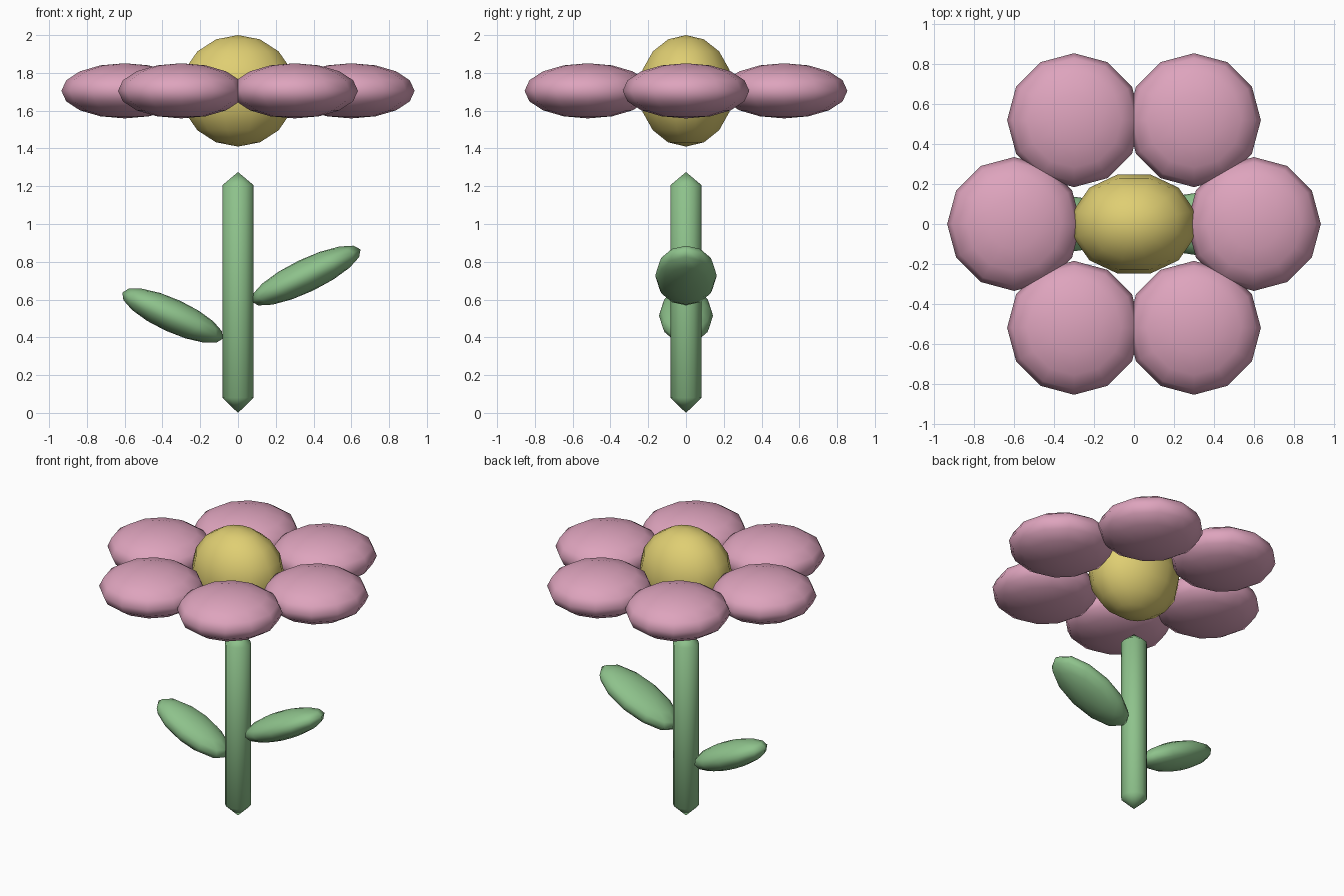
import bpy, bmesh
from math import radians, sin, cos, pi
from mathutils import Matrix

cube = bpy.data.objects.get("Cube")
if cube:
    bpy.data.objects.remove(cube, do_unlink=True)


def make_material(name, rgb):
    mat = bpy.data.materials.new(name)
    mat.use_nodes = True
    color = (*rgb, 1.0)
    mat.diffuse_color = color
    mat.node_tree.nodes["Principled BSDF"].inputs["Base Color"].default_value = color
    return mat


pink = make_material("petal_pink", (0.73, 0.37, 0.51))
yellow = make_material("pollen_yellow", (0.74, 0.62, 0.17))
green = make_material("leaf_green", (0.27, 0.54, 0.26))


def finish(bm, name, mat):
    for face in bm.faces:
        face.smooth = True
    mesh = bpy.data.meshes.new(name)
    bm.to_mesh(mesh)
    bm.free()
    mesh.materials.append(mat)
    obj = bpy.data.objects.new(name, mesh)
    bpy.context.collection.objects.link(obj)
    return obj


def ellipsoid(name, radii, location, mat, tilt=0.0, spin=0.0):
    """Low-poly ball, spun about z, squashed to radii, then tilted about y."""
    bm = bmesh.new()
    bmesh.ops.create_uvsphere(bm, u_segments=12, v_segments=8, radius=1.0)
    shape = (Matrix.Rotation(radians(tilt), 4, 'Y')
             @ Matrix.Diagonal((*radii, 1.0))
             @ Matrix.Rotation(radians(spin), 4, 'Z'))
    bm.transform(shape)
    obj = finish(bm, name, mat)
    obj.location = location
    return obj


# Flower head: six petals in a ring around the centre
HEAD_Z = 1.705
for i in range(6):
    a = i * pi / 3
    ellipsoid(f"petal_{i + 1}", (0.335, 0.335, 0.146),
              (0.6 * cos(a), 0.6 * sin(a), HEAD_Z), pink)
ellipsoid("flower_centre", (0.315, 0.257, 0.295), (0, 0, HEAD_Z), yellow, spin=15)

# Stem: a rod with a short cone at each end
bm = bmesh.new()
bmesh.ops.create_cone(bm, cap_ends=True, segments=12, radius1=0.083,
                      radius2=0.083, depth=1.125)
bmesh.ops.translate(bm, verts=bm.verts, vec=(0, 0, 0.6425))
caps = [f for f in bm.faces if abs(f.normal.z) > 0.9]
for tip in bmesh.ops.poke(bm, faces=caps)["verts"]:
    tip.co.z = 1.275 if tip.co.z > 0.6 else 0.0
finish(bm, "stem", green)

# Leaves: flattened lenses rising away from the stem
ellipsoid("left_leaf", (0.32, 0.163, 0.088), (0.36, 0, 0.727), green, tilt=-25.6)
ellipsoid("right_leaf", (0.293, 0.143, 0.088), (-0.346, 0, 0.515), green, tilt=24.5)
